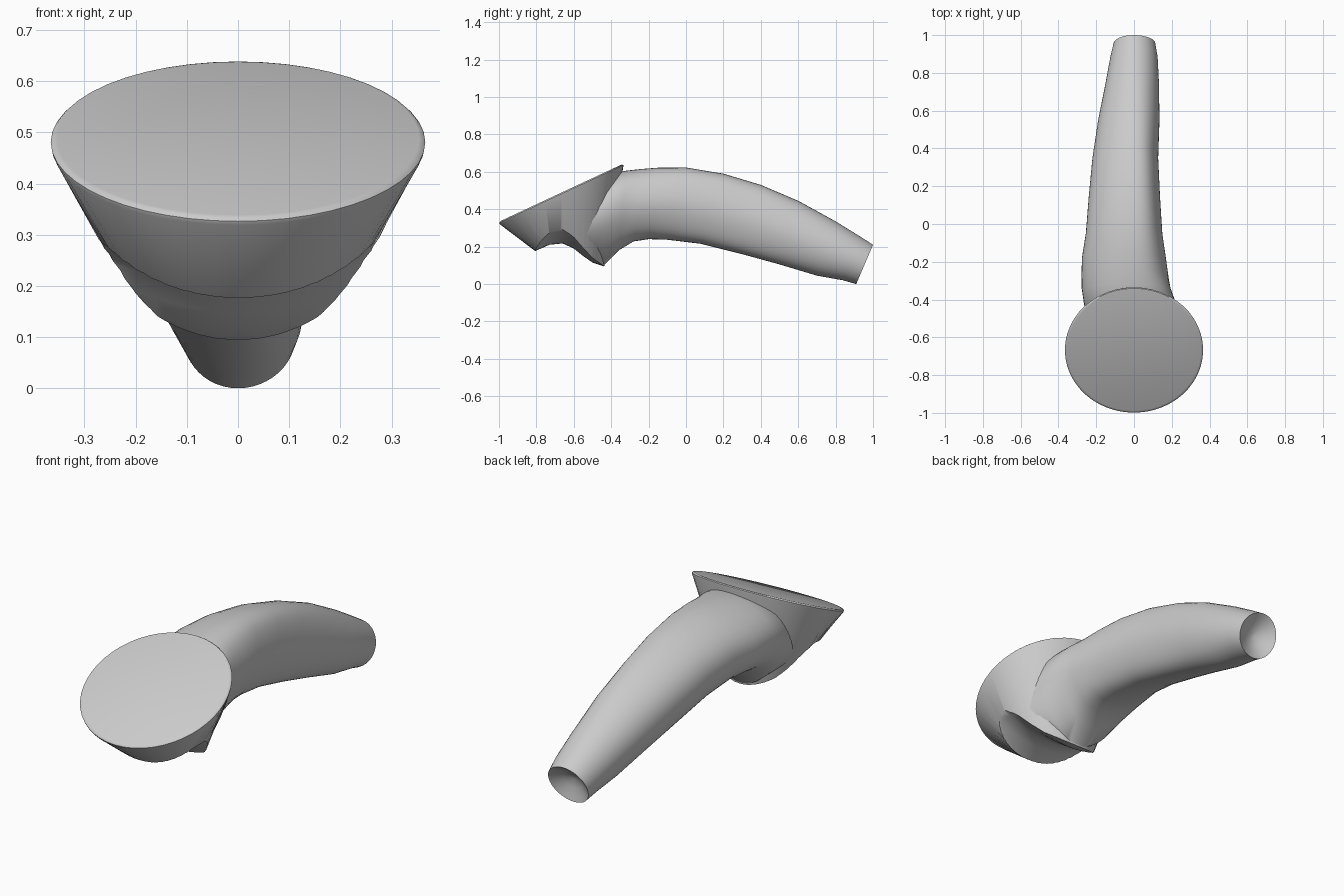
import bpy, bmesh
from math import sin, cos, pi, radians
from mathutils import Vector

cube = bpy.data.objects.get("Cube")
if cube:
    bpy.data.objects.remove(cube, do_unlink=True)

SIDES = 48
ANGLES = [2 * pi * i / SIDES for i in range(SIDES)]

grey = bpy.data.materials.new("plain_grey")
grey.use_nodes = True
color = (0.6, 0.6, 0.6, 1)
grey.diffuse_color = color
grey.node_tree.nodes["Principled BSDF"].inputs["Base Color"].default_value = color


def loft(name, rings):
    """Skin a list of closed rings and cap both ends."""
    bm = bmesh.new()
    loops = [[bm.verts.new(p) for p in ring] for ring in rings]
    for a, b in zip(loops, loops[1:]):
        for i in range(len(a)):
            j = (i + 1) % len(a)
            bm.faces.new((a[i], a[j], b[j], b[i]))
    bm.faces.new(loops[0])
    bm.faces.new(loops[-1])
    bmesh.ops.recalc_face_normals(bm, faces=bm.faces)
    mesh = bpy.data.meshes.new(name)
    bm.to_mesh(mesh)
    bm.free()
    mesh.materials.append(grey)
    obj = bpy.data.objects.new(name, mesh)
    bpy.context.collection.objects.link(obj)
    return obj


def smooth(obj, angle):
    bpy.ops.object.select_all(action="DESELECT")
    obj.select_set(True)
    bpy.context.view_layer.objects.active = obj
    bpy.ops.object.shade_smooth_by_angle(angle=radians(angle))


def disc_ring(y, z, radius, tilt):
    t = radians(tilt)
    return [(radius * cos(a), y + radius * sin(a) * cos(t), z + radius * sin(a) * sin(t))
            for a in ANGLES]


def handle_ring(top, bottom, left, right, pinch=0):
    """Oval spanning a top and bottom point, with uneven sides and a pinched underside."""
    top, bottom = Vector((0, *top)), Vector((0, *bottom))
    mid, half = (top + bottom) / 2, (top - bottom) / 2
    centre, width = (left + right) / 2, (right - left) / 2
    ring = []
    for a in ANGLES:
        x = centre * (1 - abs(sin(a)) ** 3) + width * cos(a) * (1 + pinch * sin(a))
        ring.append(mid + half * sin(a) + Vector((x, 0, 0)))
    return ring


# Head: tilted round face with a soft rim, tapering down to a small base
head = loft("head", [
    disc_ring(-0.668, 0.488, 0.354, 25),
    disc_ring(-0.668, 0.486, 0.361, 25),
    disc_ring(-0.667, 0.481, 0.366, 25),
    disc_ring(-0.665, 0.473, 0.364, 25),
    disc_ring(-0.605, 0.085, 0.165, -20),
])

# Saddle-shaped scoop under the head
arch = [(-0.9, 0.15), (-0.81, 0.175), (-0.73, 0.21), (-0.66, 0.217), (-0.6, 0.19),
        (-0.55, 0.15), (-0.5, 0.115), (-0.44, 0.095), (-0.3, 0.08), (-0.3, -0.2), (-0.9, -0.2)]
scoop = loft("scoop_cutter", [
    [(x, y, z + (x * x if z > 0 else 0)) for y, z in arch]
    for x in [0.04 * i for i in range(-10, 11)]])
scoop.hide_render = True
cut = head.modifiers.new("scoop", "BOOLEAN")
cut.operation = "DIFFERENCE"
cut.solver = "EXACT"
cut.object = scoop
bpy.context.view_layer.objects.active = head
bpy.ops.object.modifier_apply(modifier=cut.name)
bpy.data.objects.remove(scoop, do_unlink=True)
smooth(head, 35)

# Handle: arched tapering tube, ending in a dished tip
sections = [
    ((-0.56, 0.5), (-0.51, 0.14), -0.24, 0.235),
    ((-0.42, 0.585), (-0.44, 0.098), -0.255, 0.215, 0.3),
    ((-0.32, 0.606), (-0.36, 0.18), -0.275, 0.19, 0.15),
    ((-0.24, 0.615), (-0.28, 0.228), -0.278, 0.18),
    ((-0.15, 0.622), (-0.2, 0.24), -0.275, 0.168),
    ((0, 0.623), (-0.1, 0.237), -0.255, 0.15),
    ((0.2, 0.59), (0.08, 0.215), -0.24, 0.138),
    ((0.4, 0.53), (0.3, 0.16), -0.22, 0.128),
    ((0.6, 0.445), (0.5, 0.105), -0.19, 0.135),
    ((0.8, 0.335), (0.7, 0.045), -0.15, 0.132),
    ((0.93, 0.255), (0.84, 0.02), -0.125, 0.125),
    ((1, 0.21), (0.91, 0), -0.108, 0.113),
]
rings = [handle_ring(*s) for s in sections]
tip = Vector((0, 0.955, 0.105))
inward = Vector((0, -0.92, 0.39))
for scale, depth in ((0.85, 0.01), (0.5, 0.035), (0.1, 0.05)):
    rings.append([tip + (p - tip) * scale + inward * depth for p in rings[len(sections) - 1]])
handle = loft("handle", rings)
smooth(handle, 50)
